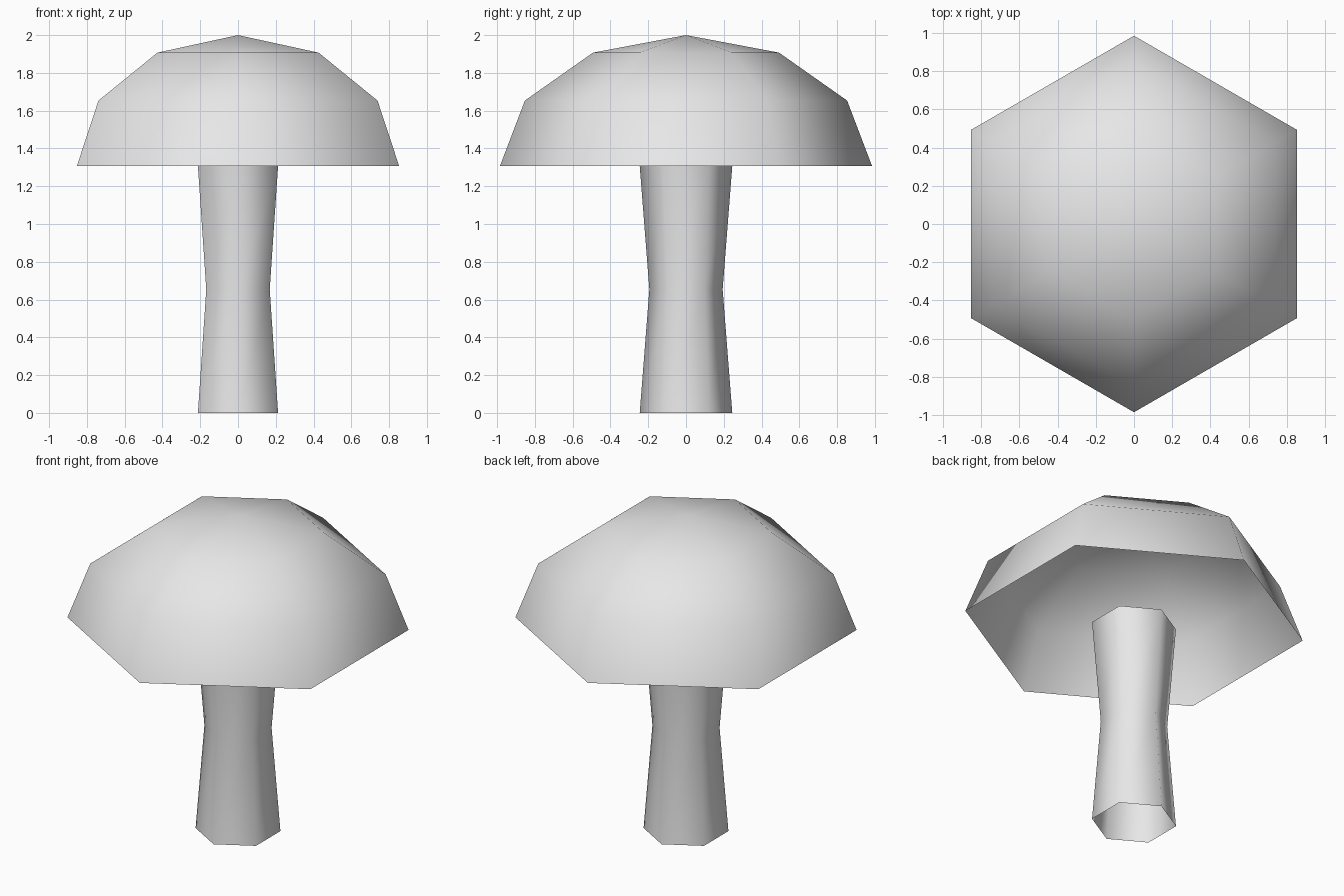
import bpy, bmesh
from math import sin, cos, pi

SIDES = 6

default = bpy.data.objects.get("Cube")
if default:
    bpy.data.objects.remove(default, do_unlink=True)

# Single plain grey
grey = bpy.data.materials.new("plain grey")
grey.use_nodes = True
grey.diffuse_color = (0.8, 0.8, 0.8, 1)
grey.node_tree.nodes["Principled BSDF"].inputs["Base Color"].default_value = (0.8, 0.8, 0.8, 1)


def lathe(name, profile):
    """Open six-sided shell through (radius, z) pairs, bottom to top; radius 0 is a tip."""
    bm = bmesh.new()
    rings = []
    for radius, z in profile:
        count = SIDES if radius > 0 else 1
        angles = [pi / 2 + 2 * pi * i / SIDES for i in range(count)]
        rings.append([bm.verts.new((radius * cos(a), radius * sin(a), z)) for a in angles])
    for low, high in zip(rings, rings[1:]):
        for i in range(SIDES):
            j = (i + 1) % SIDES
            if len(high) == 1:
                bm.faces.new((low[i], low[j], high[0]))
            else:
                bm.faces.new((low[i], low[j], high[j], high[i]))
    for face in bm.faces:
        face.smooth = True
    mesh = bpy.data.meshes.new(name)
    bm.to_mesh(mesh)
    bm.free()
    mesh.materials.append(grey)
    obj = bpy.data.objects.new(name, mesh)
    bpy.context.collection.objects.link(obj)
    return obj


# Stem: open tube with a narrow waist
RIM_Z = 1.307
lathe("stem", [(0.245, 0), (0.194, RIM_Z / 2), (0.245, RIM_Z)])

# Cap: hollow, flattened half sphere in three steps
CAP_RADIUS, CAP_HEIGHT, STEPS = 0.985, 2 - RIM_Z, 3
cap_profile = [(CAP_RADIUS * cos(k * pi / 2 / STEPS), RIM_Z + CAP_HEIGHT * sin(k * pi / 2 / STEPS))
               for k in range(STEPS)]
lathe("cap", cap_profile + [(0, 2)])
